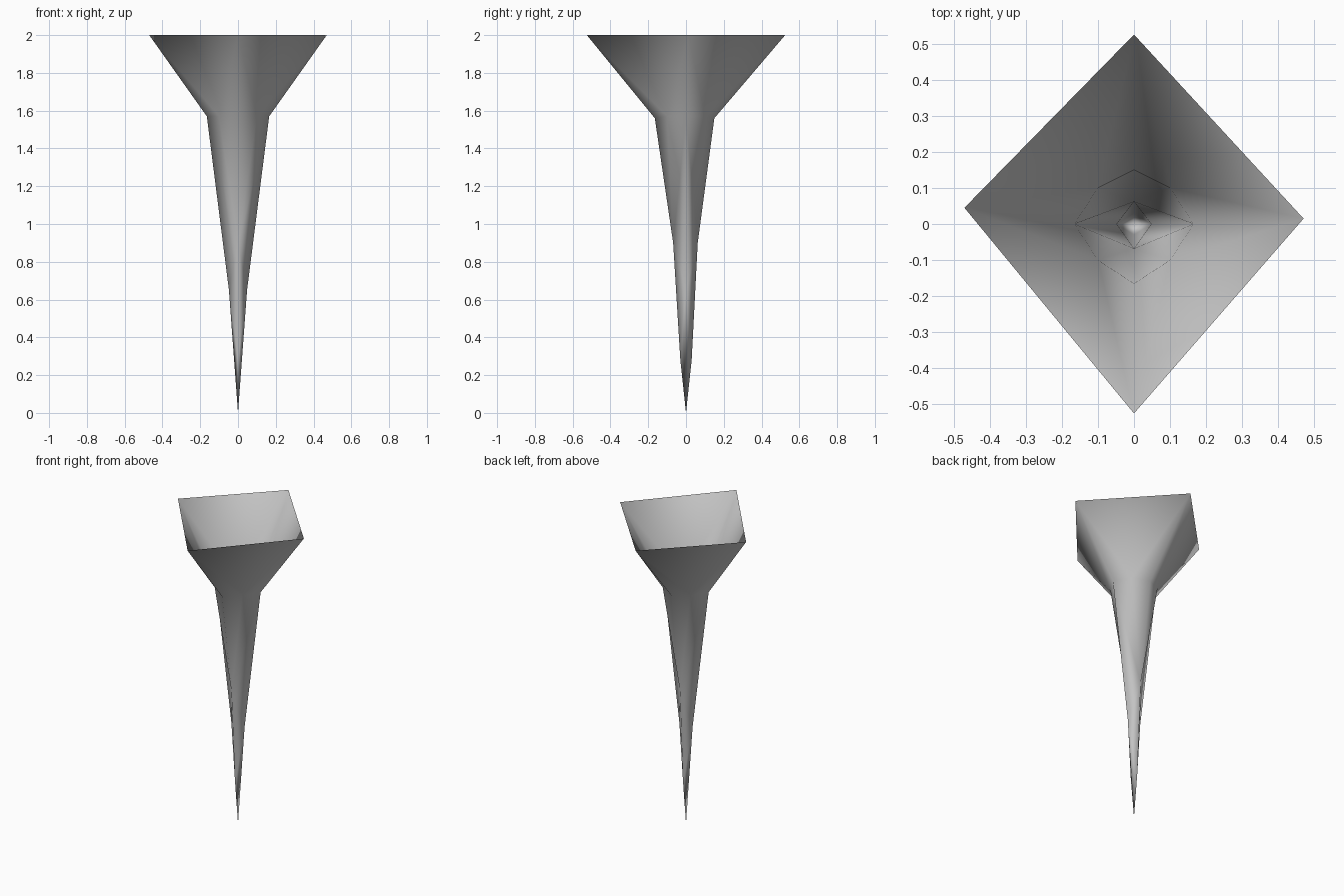
import bpy
import bmesh

cube = bpy.data.objects.get("Cube")
if cube:
    bpy.data.objects.remove(cube)

# Plain grey material
grey = bpy.data.materials.new("plain grey")
grey.use_nodes = True
grey.diffuse_color = (0.55, 0.55, 0.55, 1)
grey.node_tree.nodes["Principled BSDF"].inputs["Base Color"].default_value = (0.55, 0.55, 0.55, 1)

bm = bmesh.new()


def add_quarter(sx, sy):
    """One quarter of the open spike, between a side ridge and a front or back ridge."""
    back = sy > 0
    points = {
        "rim_side": (0.47 * sx, 0.015 if sx > 0 else 0.045, 2),
        "rim_mid": (0, 0.525 * sy, 2),
        "waist_side": (0.165 * sx, 0, 1.57),
        "waist_diag": (0.1 * sx, 0.1 * sy, 1.57),
        "waist_mid": (0, 0.15 if back else -0.165, 1.56),
        "shaft_side": (0.048 * sx, 0, 0.65),
        "shaft_mid": (0, 0.062 if back else -0.068, 0.9),
        "low_mid": (0, 0.03 * sy, 0.28),
        "tip": (0, 0, 0),
    }
    v = {name: bm.verts.new(p) for name, p in points.items()}
    faces = [
        # flared mouth
        ("waist_side", "waist_diag", "rim_side"),
        ("waist_diag", "rim_mid", "rim_side"),
        ("waist_diag", "waist_mid", "rim_mid"),
        # tapering shaft
        ("shaft_mid", "waist_mid", "waist_diag"),
        ("shaft_mid", "waist_diag", "waist_side"),
        ("shaft_side", "shaft_mid", "waist_side"),
        # pointed end
        ("shaft_side", "low_mid", "shaft_mid"),
        ("tip", "low_mid", "shaft_side"),
    ]
    for names in faces:
        order = names if sx * sy > 0 else names[::-1]
        bm.faces.new([v[n] for n in order]).smooth = True


for sx in (1, -1):
    for sy in (1, -1):
        add_quarter(sx, sy)

# Join the quarters into one smooth shell
bmesh.ops.remove_doubles(bm, verts=bm.verts[:], dist=0.0005)
mesh = bpy.data.meshes.new("hollow_spike")
bm.to_mesh(mesh)
bm.free()
mesh.materials.append(grey)
spike = bpy.data.objects.new("hollow_spike", mesh)
bpy.context.collection.objects.link(spike)
